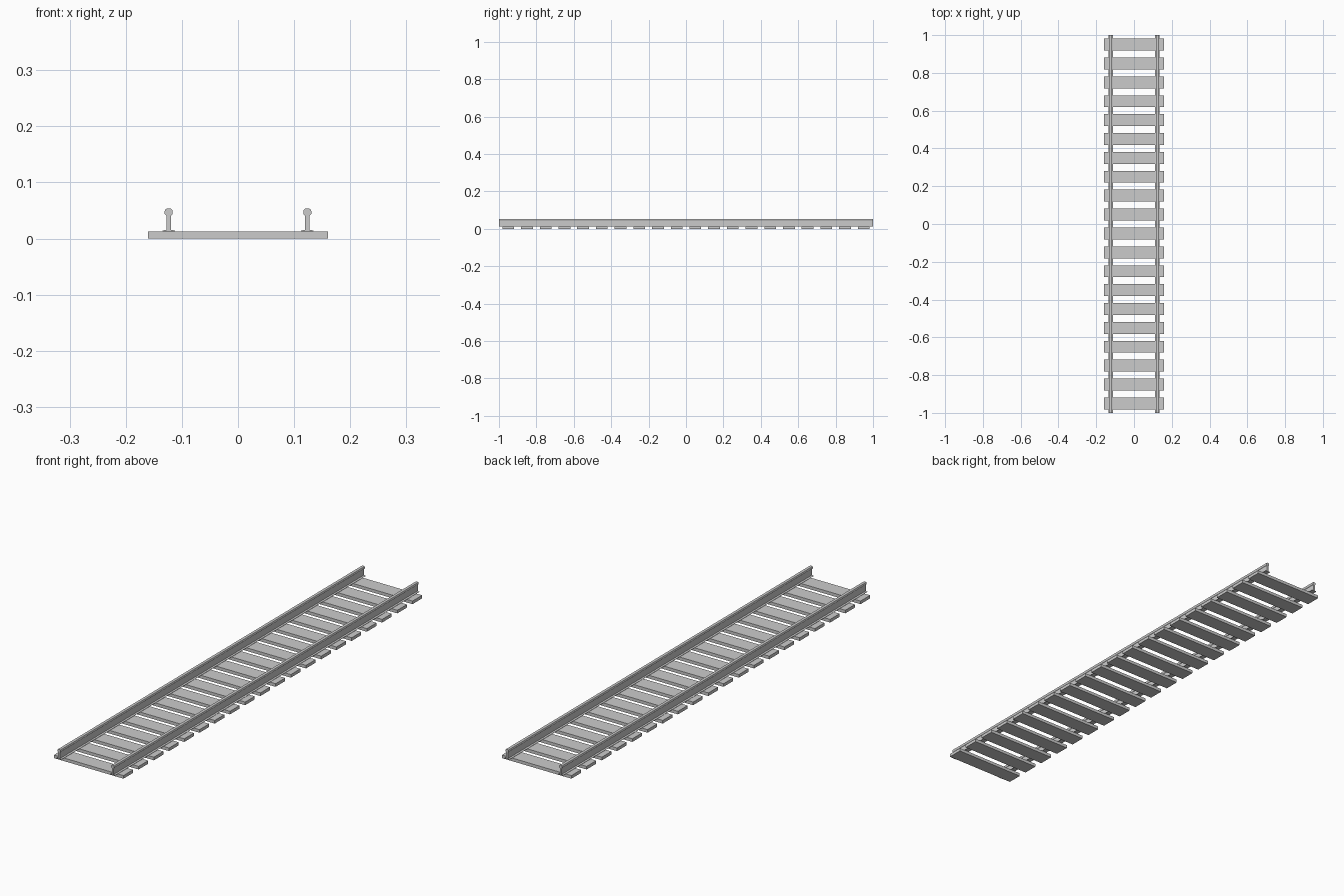
import bpy, bmesh

if "Cube" in bpy.data.objects:
    bpy.data.objects.remove(bpy.data.objects["Cube"])

TIE_H = 0.013
TIE_COUNT = 20
RAIL_X = 0.1235


def finish(bm, name):
    bmesh.ops.recalc_face_normals(bm, faces=bm.faces)
    mesh = bpy.data.meshes.new(name)
    bm.to_mesh(mesh)
    bm.free()
    obj = bpy.data.objects.new(name, mesh)
    bpy.context.collection.objects.link(obj)
    return obj


def box(name, size, centre):
    bm = bmesh.new()
    bmesh.ops.create_cube(bm, size=1)
    bmesh.ops.scale(bm, vec=size, verts=bm.verts)
    obj = finish(bm, name)
    obj.location = centre
    return obj


def rail(name, x, half_profile, length):
    # Mirror the half section, then extrude it along y
    outline = half_profile + [(-px, pz) for px, pz in reversed(half_profile)]
    bm = bmesh.new()
    face = bm.faces.new([bm.verts.new((px, -length / 2, pz)) for px, pz in outline])
    result = bmesh.ops.extrude_face_region(bm, geom=[face])
    moved = [v for v in result["geom"] if isinstance(v, bmesh.types.BMVert)]
    bmesh.ops.translate(bm, vec=(0, length, 0), verts=moved)
    obj = finish(bm, name)
    obj.location = (x, 0, TIE_H)
    return obj


# Cross ties, evenly spaced
for i in range(TIE_COUNT):
    y = -0.95 + i * 0.1
    box(f"cross_tie_{i + 1:02d}", (0.32, 0.063, TIE_H), (0, y, TIE_H / 2))

# Rails: thin foot, narrow web, rounded head
half_section = [
    (0.0110, 0.0), (0.0110, 0.0012), (0.0040, 0.0028),
    (0.0040, 0.0282), (0.0062, 0.0297), (0.0072, 0.0315),
    (0.0072, 0.0360), (0.0060, 0.0388), (0.0035, 0.0403),
]
for side, x in (("left", -RAIL_X), ("right", RAIL_X)):
    rail(f"{side}_rail", x, half_section, 2.0)
